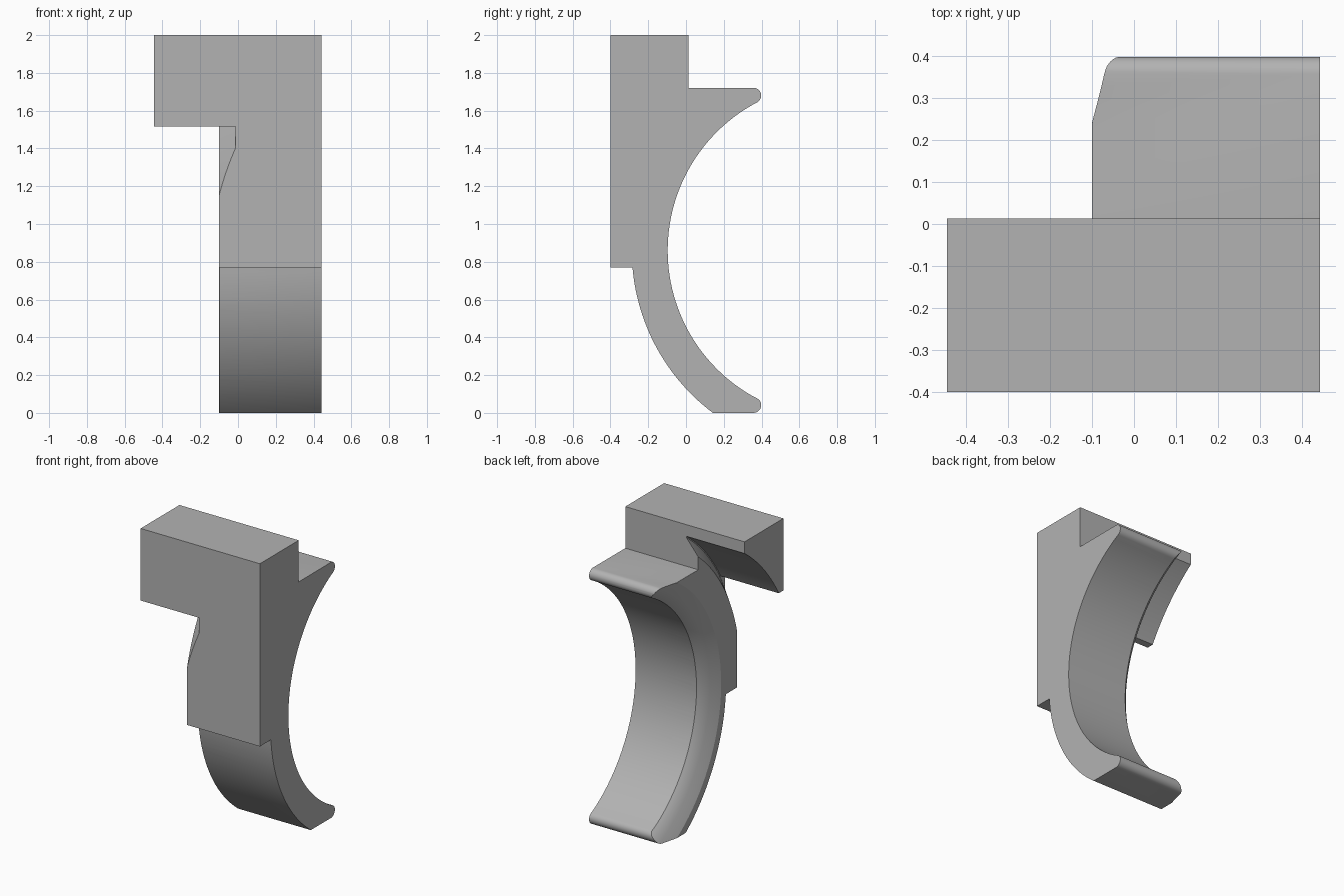
import bpy, bmesh, math
from mathutils import Vector

cube = bpy.data.objects.get("Cube")
if cube:
    bpy.data.objects.remove(cube, do_unlink=True)

CY, CZ = 0.789, 0.86            # centre of the gripping arc
R_IN, R_OUT, R_GAP = 0.886, 1.076, 1.315
SIDE, WALL, LEFT, RIGHT = -0.1, -0.012, -0.445, 0.443
FRONT, BACK = -0.4, 0.013

grey = bpy.data.materials.new("plain grey")
grey.use_nodes = True
grey.diffuse_color = (0.45, 0.45, 0.45, 1)
grey.node_tree.nodes["Principled BSDF"].inputs["Base Color"].default_value = (0.45, 0.45, 0.45, 1)


def arc(cy, cz, r, a0, a1, n):
    """Points on a circle in the side plane, angles in degrees."""
    angles = [math.radians(a0 + (a1 - a0) * i / n) for i in range(n + 1)]
    return [(cy + r * math.cos(a), cz + r * math.sin(a)) for a in angles]


def angle_of(y, z):
    return math.degrees(math.atan2(z - CZ, y - CY)) % 360


def finish(name, bm):
    bmesh.ops.recalc_face_normals(bm, faces=bm.faces)
    mesh = bpy.data.meshes.new(name)
    bm.to_mesh(mesh)
    bm.free()
    obj = bpy.data.objects.new(name, mesh)
    bpy.context.collection.objects.link(obj)
    mesh.materials.append(grey)
    return obj


def extrude(name, outline, x0, x1):
    bm = bmesh.new()
    face = bm.faces.new([bm.verts.new((x0, y, z)) for y, z in outline])
    moved = bmesh.ops.extrude_face_region(bm, geom=[face])["geom"]
    verts = [v for v in moved if isinstance(v, bmesh.types.BMVert)]
    bmesh.ops.translate(bm, verts=verts, vec=(x1 - x0, 0, 0))
    return finish(name, bm)


def lathe(name, section, steps):
    """Ring turned about the arc axis from (x, radius) pairs."""
    bm = bmesh.new()
    verts = [bm.verts.new((x, CY, CZ + r)) for x, r in section]
    edges = [bm.edges.new((verts[i - 1], verts[i])) for i in range(len(verts))]
    bmesh.ops.spin(bm, geom=verts + edges, cent=(0, CY, CZ), axis=(1, 0, 0),
                   angle=math.tau, steps=steps, use_merge=True)
    bmesh.ops.remove_doubles(bm, verts=bm.verts, dist=1e-5)
    return finish(name, bm)


def boolean(target, tool, operation):
    tool.hide_render = True
    mod = target.modifiers.new(operation.lower(), "BOOLEAN")
    mod.operation, mod.solver, mod.object = operation, "EXACT", tool
    bpy.context.view_layer.objects.active = target
    bpy.ops.object.modifier_apply(modifier=mod.name)
    bpy.data.objects.remove(tool, do_unlink=True)


# Side outline: mounting plate, upper hook and curved lower arm
tip, tip_r = 0.357, 0.041
up = angle_of(tip, 1.68)
foot = angle_of(0.142, 0)
shoulder = angle_of(-0.283, 0.77)
outline = [(FRONT, 0.77), (FRONT, 2), (BACK, 2), (BACK, 1.72)]
outline += arc(tip, 1.68, tip_r, 90, up - 180, 10)
outline += arc(CY, CZ, R_IN, up, 360 - up, 56)[1:-1]
outline += arc(tip, 0.041, tip_r, 180 - up, -90, 10)
outline += arc(CY, CZ, R_OUT, foot, shoulder, 28)
clip = extrude("clip_body", outline, -0.2, RIGHT)

# Trim the open side: bevelled inner rim, flat side and tapered gap wall
section = [(0.6, 0.5), (0.6, 2), (WALL, 2), (WALL, 1.308), (SIDE, 1.224),
           (SIDE, 1.02), (-0.064, 0.95), (-0.04, 0.915), (-0.02, 0.895), (-0.004, 0.88), (-0.004, 0.5)]
boolean(clip, lathe("side_trim", section, 192), "INTERSECT")

# Soften the outer edges of the open side
bm = bmesh.new()
bm.from_mesh(clip.data)


def on_rim(v):
    y, z = v.co.y, v.co.z
    on_arc = abs(math.hypot(y - CY, z - CZ) - R_OUT) < 0.002 and z < 0.775
    return abs(v.co.x - SIDE) < 0.001 and (on_arc or abs(z - 1.72) < 0.001)


rim = [e for e in bm.edges if all(on_rim(v) for v in e.verts)]
bmesh.ops.bevel(bm, geom=rim, offset=0.025, segments=4, profile=0.5, affect="EDGES", clamp_overlap=True)
bm.to_mesh(clip.data)
bm.free()

# Overhanging top block with a hollowed underside
low = CY - math.sqrt(R_GAP ** 2 - (1.515 - CZ) ** 2)
high = CZ + math.sqrt(R_GAP ** 2 - (BACK - CY) ** 2)
block = [(FRONT, 1.515), (FRONT, 2), (BACK, 2)]
block += arc(CY, CZ, R_GAP, angle_of(BACK, high), angle_of(low, 1.515), 24)
boolean(clip, extrude("top_block", block, LEFT, 0.1), "UNION")

# Smooth curves, crisp corners
bpy.ops.object.select_all(action="DESELECT")
clip.select_set(True)
bpy.context.view_layer.objects.active = clip
bpy.ops.object.shade_smooth_by_angle(angle=math.radians(25))
